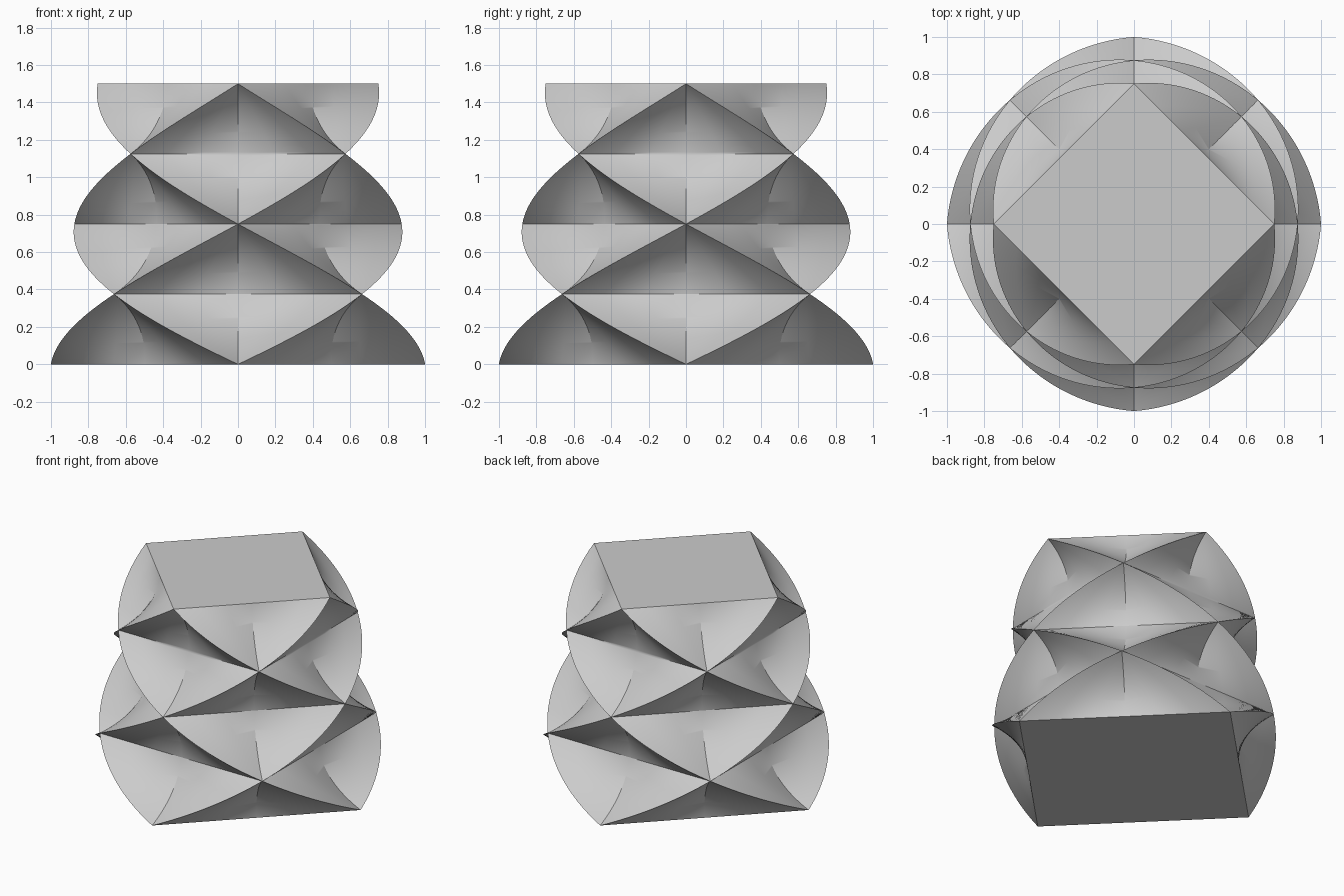
import bpy
import bmesh
from math import sin, cos, pi, radians

cube = bpy.data.objects.get("Cube")
if cube:
    bpy.data.objects.remove(cube)

HEIGHT = 1.5
TOP_SCALE = 0.75
RINGS = 160      # layers up the body
STEPS = 3        # points along each star side


def make_material(name, value):
    mat = bpy.data.materials.new(name)
    mat.use_nodes = True
    colour = (value, value, value, 1)
    mat.diffuse_color = colour
    mat.node_tree.nodes["Principled BSDF"].inputs["Base Color"].default_value = colour
    return mat


def star_outline(z):
    """Outline of two squares turned equally in opposite directions."""
    radius = 1 - (1 - TOP_SCALE) * z / HEIGHT
    turn = (z / HEIGHT * pi) % (pi / 2)
    turn = min(turn, pi / 2 - turn)
    inner = radius * cos(pi / 4)
    front_notch = inner / cos(pi / 4 - turn)
    side_notch = inner / cos(turn)
    corners = []
    for k in range(4):
        a = k * pi / 2
        for angle, r in ((a, front_notch), (a + turn, radius),
                         (a + pi / 4, side_notch), (a + pi / 2 - turn, radius)):
            corners.append((r * cos(angle), r * sin(angle)))
    points = []
    for (x0, y0), (x1, y1) in zip(corners, corners[1:] + corners[:1]):
        for s in range(STEPS):
            t = s / STEPS
            points.append((x0 + (x1 - x0) * t, y0 + (y1 - y0) * t, z))
    return points


def finish(bm, name, mat):
    bmesh.ops.recalc_face_normals(bm, faces=bm.faces)
    mesh = bpy.data.meshes.new(name)
    bm.to_mesh(mesh)
    bm.free()
    mesh.materials.append(mat)
    obj = bpy.data.objects.new(name, mesh)
    bpy.context.collection.objects.link(obj)
    bpy.ops.object.select_all(action='DESELECT')
    obj.select_set(True)
    bpy.context.view_layer.objects.active = obj
    bpy.ops.object.shade_smooth_by_angle(angle=radians(25))
    return obj


grey = make_material("plain grey", 0.6)

# Body: loft of the counter-twisted squares, tapering upward
bm = bmesh.new()
rings = [[bm.verts.new(p) for p in star_outline(HEIGHT * i / RINGS)]
         for i in range(RINGS + 1)]
count = len(rings[0])
for low, high in zip(rings, rings[1:]):
    for j in range(count):
        n = (j + 1) % count
        bm.faces.new((low[j], low[n], high[n], high[j]))
bm.faces.new(rings[0][::-1])
bm.faces.new(rings[-1])
bmesh.ops.remove_doubles(bm, verts=bm.verts, dist=0.0001)
finish(bm, "twisted_body", grey)

# Round inlay flush with the underside
bm = bmesh.new()
bmesh.ops.create_cone(bm, cap_ends=True, segments=64, radius1=0.265,
                      radius2=0.265, depth=0.005)
bmesh.ops.translate(bm, verts=bm.verts, vec=(0, 0, 0.0025))
finish(bm, "base_inlay", grey)
